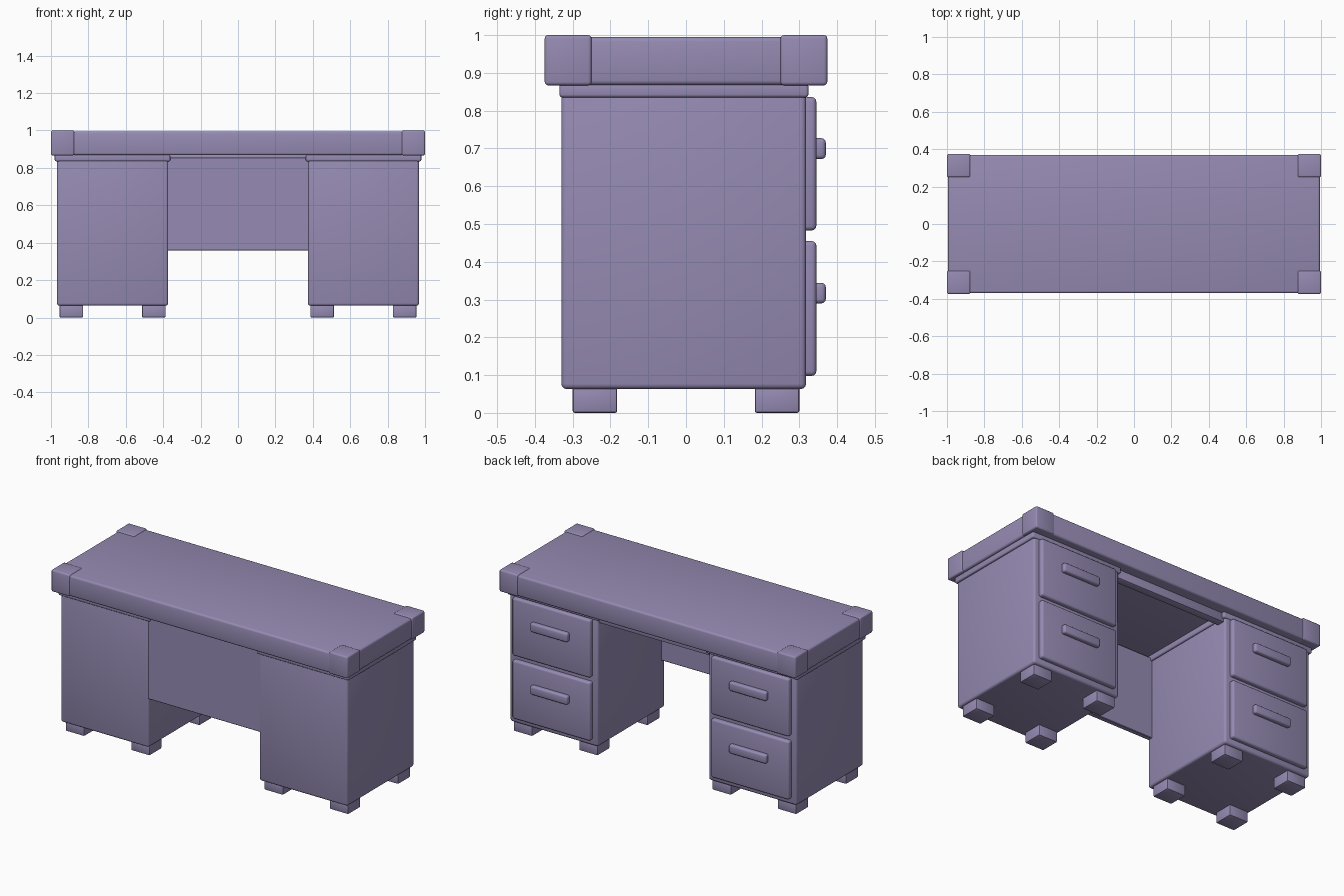
import bpy
import bmesh
import math

if "Cube" in bpy.data.objects:
    bpy.data.objects.remove(bpy.data.objects["Cube"])

lavender = bpy.data.materials.new("lavender paint")
lavender.diffuse_color = (0.305, 0.258, 0.451, 1)
lavender.use_nodes = True
lavender.node_tree.nodes["Principled BSDF"].inputs["Base Color"].default_value = lavender.diffuse_color


def block(name, x, y, z, bevel, segments=3):
    """Rounded box from (min, max) ranges on each axis."""
    bm = bmesh.new()
    bmesh.ops.create_cube(bm, size=1)
    for v in bm.verts:
        for i, (lo, hi) in enumerate((x, y, z)):
            v.co[i] = lo if v.co[i] < 0 else hi
    bmesh.ops.bevel(bm, geom=bm.edges[:], offset=bevel, segments=segments,
                    profile=0.5, affect='EDGES', clamp_overlap=True)
    mesh = bpy.data.meshes.new(name)
    bm.to_mesh(mesh)
    bm.free()
    mesh.materials.append(lavender)
    obj = bpy.data.objects.new(name, mesh)
    bpy.context.collection.objects.link(obj)
    bpy.ops.object.select_all(action='DESELECT')
    obj.select_set(True)
    bpy.context.view_layer.objects.active = obj
    bpy.ops.object.shade_smooth_by_angle(angle=math.radians(35))
    return obj


def span(side, a, b):
    """Mirror an x range to the left (-1) or right (+1)."""
    return tuple(sorted((side * a, side * b)))


# Desk top
block("desk_top", (-0.994, 0.994), (-0.37, 0.37), (0.868, 0.995), 0.012)

for side, label in ((-1, "left"), (1, "right")):
    # Corner caps on the desk top
    for end, where in ((-1, "front"), (1, "back")):
        block(f"corner_cap_{where}_{label}", span(side, 0.875, 1.0),
              span(end, 0.25, 0.374), (0.867, 1.0), 0.009)

    # Pedestal cabinet and its upper moulding
    block(f"pedestal_{label}", span(side, 0.373, 0.968),
          (-0.33, 0.318), (0.063, 0.86), 0.014)
    block(f"pedestal_moulding_{label}", span(side, 0.362, 0.98),
          (-0.335, 0.324), (0.835, 0.872), 0.008)

    # Drawers with bar handles
    for level, z0, z1, h0, h1 in (("lower", 0.098, 0.455, 0.29, 0.344),
                                  ("upper", 0.483, 0.836, 0.672, 0.727)):
        block(f"drawer_{level}_{label}", span(side, 0.408, 0.934),
              (0.29, 0.345), (z0, z1), 0.012)
        block(f"handle_{level}_{label}", span(side, 0.545, 0.797),
              (0.335, 0.37), (h0, h1), 0.011)

    # Feet
    for x0 in (0.387, 0.828):
        for end, where in ((-1, "front"), (1, "back")):
            place = "inner" if x0 < 0.5 else "outer"
            block(f"foot_{where}_{place}_{label}", span(side, x0, x0 + 0.126),
                  span(end, 0.182, 0.3), (0, 0.07), 0.006, 2)

# Front panel and rear rail between the pedestals
block("front_panel", (-0.385, 0.385), (-0.325, -0.295), (0.358, 0.856), 0.003, 1)
block("rear_rail", (-0.385, 0.385), (0.255, 0.305), (0.815, 0.872), 0.006, 2)
